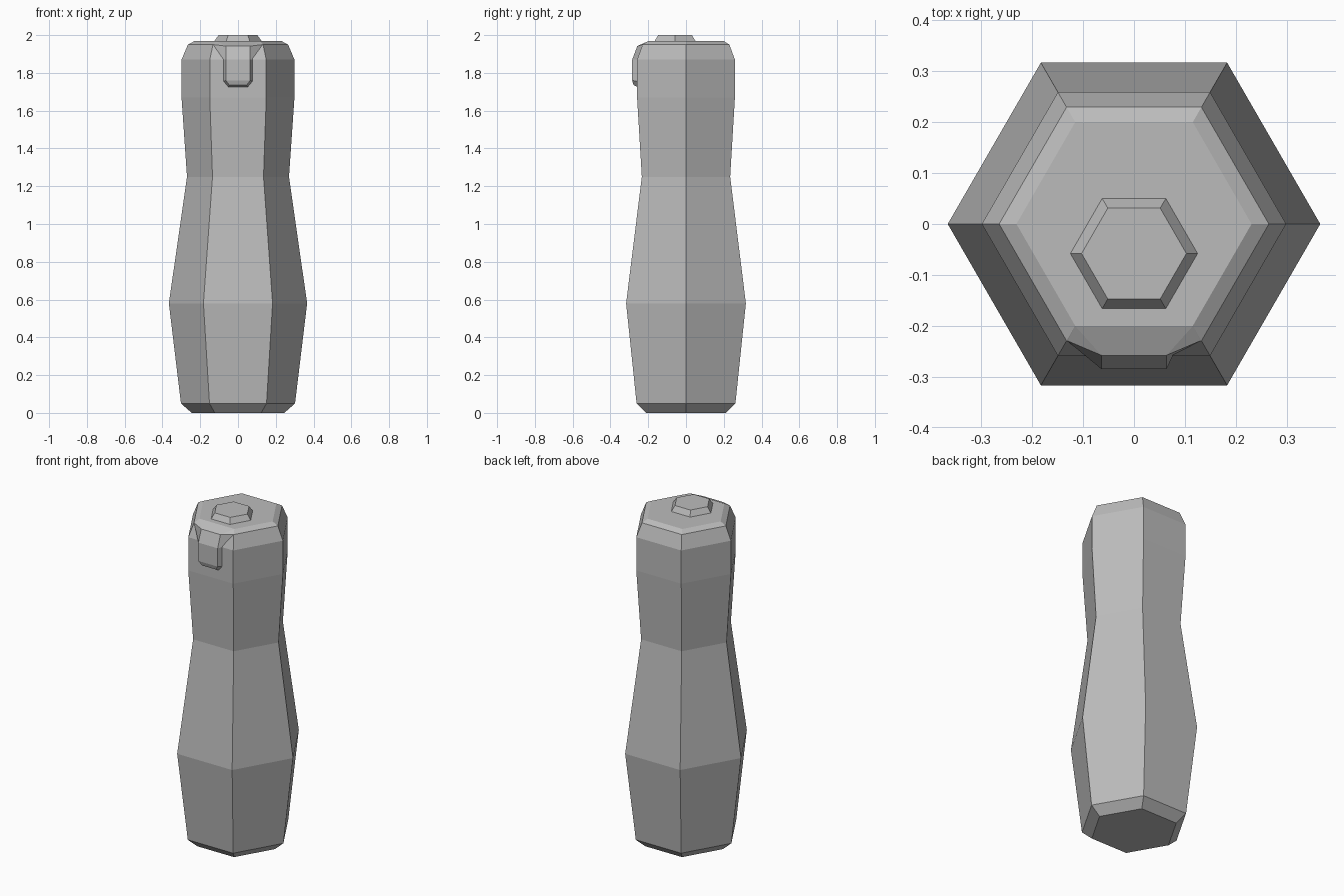
import bpy, bmesh
from math import cos, sin, radians

if "Cube" in bpy.data.objects:
    bpy.data.objects.remove(bpy.data.objects["Cube"], do_unlink=True)

grey = bpy.data.materials.new("plain grey")
grey.use_nodes = True
colour = (0.5, 0.5, 0.5, 1)
grey.diffuse_color = colour
grey.node_tree.nodes["Principled BSDF"].inputs["Base Color"].default_value = colour


def finish(name, bm):
    bmesh.ops.recalc_face_normals(bm, faces=bm.faces)
    mesh = bpy.data.meshes.new(name)
    bm.to_mesh(mesh)
    bm.free()
    mesh.materials.append(grey)
    obj = bpy.data.objects.new(name, mesh)
    bpy.context.collection.objects.link(obj)
    return obj


def hex_loft(name, profile, y=0):
    """Six-sided solid through (radius, height) rings."""
    bm = bmesh.new()
    rings = [[bm.verts.new((r * cos(radians(60 * i)), y + r * sin(radians(60 * i)), z))
              for i in range(6)] for r, z in profile]
    for low, high in zip(rings, rings[1:]):
        for i in range(6):
            j = (i + 1) % 6
            bm.faces.new((low[i], low[j], high[j], high[i]))
    bm.faces.new(rings[0])
    bm.faces.new(rings[-1])
    return finish(name, bm)


# Waisted grip with chamfered ends
hex_loft("grip_body", [(0.245, 0), (0.302, 0.05), (0.366, 0.58), (0.27, 1.25),
                       (0.299, 1.67), (0.299, 1.87), (0.265, 1.95), (0.231, 1.968)])

# Raised button, set towards the front
hex_loft("top_button", [(0.125, 1.96), (0.125, 1.968), (0.103, 2.0)], y=-0.058)

# Front tab: outer strip and the wider strip where it meets the grip
outer = [(0.116, -0.2, 1.968), (0.064, -0.258, 1.942), (0.064, -0.285, 1.87),
         (0.064, -0.285, 1.76), (0.046, -0.277, 1.735)]
base = [(0.132, -0.229, 1.95), (0.132, -0.229, 1.95), (0.077, -0.257, 1.87),
        (0.077, -0.257, 1.755), (0.052, -0.257, 1.725)]
bm = bmesh.new()
strips = [[bm.verts.new((side * x, y, z)) for x, y, z in points]
          for points, side in ((base, -1), (outer, -1), (outer, 1), (base, 1))]
for a, b in zip(strips, strips[1:] + strips[:1]):
    for i in range(len(outer) - 1):
        bm.faces.new((a[i], b[i], b[i + 1], a[i + 1]))
for end in (0, -1):
    bm.faces.new([s[end] for s in strips])
bmesh.ops.remove_doubles(bm, verts=bm.verts, dist=0.0001)
finish("front_tab", bm)
